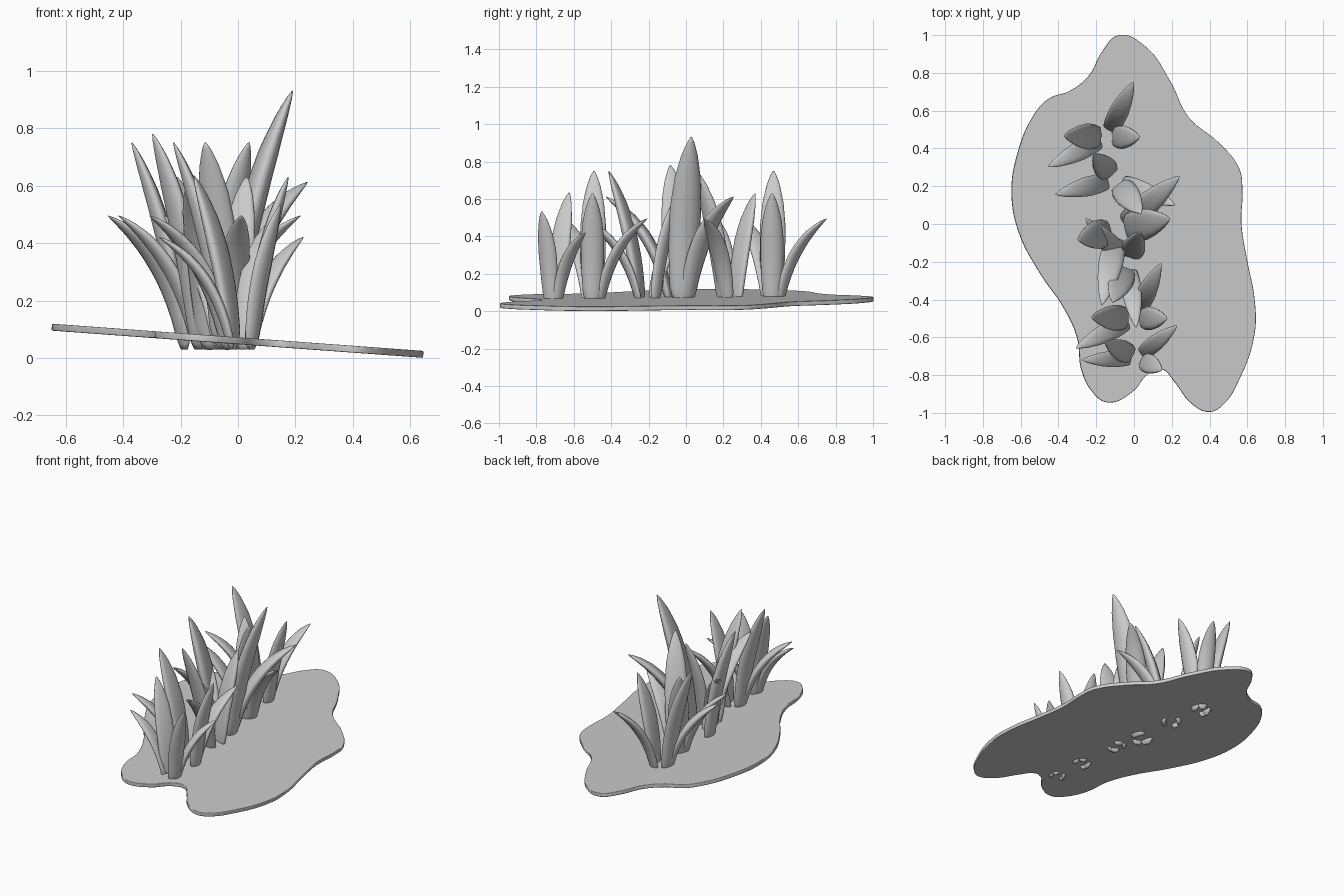
import bpy, bmesh, math
from mathutils import Vector

if "Cube" in bpy.data.objects:
    bpy.data.objects.remove(bpy.data.objects["Cube"])

# Ground slab: smooth closed outline, slightly tilted
outline = [(-.08, 1), (.06, .94), (.19, .76), (.29, .565), (.45, .43), (.56, .29),
           (.575, .18), (.57, 0), (.60, -.19), (.64, -.40), (.64, -.58), (.56, -.82),
           (.47, -.96), (.40, -.995), (.31, -.955), (.21, -.83), (.15, -.77), (.08, -.79),
           (-.01, -.89), (-.14, -.945), (-.22, -.89), (-.28, -.77), (-.30, -.61),
           (-.37, -.45), (-.50, -.26), (-.61, -.05), (-.65, .16), (-.62, .37),
           (-.53, .58), (-.45, .665), (-.34, .705), (-.24, .785), (-.165, .92)]
cu = bpy.data.curves.new("ground_slab", 'CURVE')
cu.dimensions = '2D'
cu.fill_mode = 'BOTH'
cu.extrude = .008
cu.bevel_depth = .004
cu.offset = -.004
cu.resolution_u = 6
sp = cu.splines.new('BEZIER')
sp.bezier_points.add(len(outline) - 1)
for p, (x, y) in zip(sp.bezier_points, outline):
    p.co = (x, y, 0)
    p.handle_left_type = p.handle_right_type = 'AUTO'
sp.use_cyclic_u = True
slab = bpy.data.objects.new("ground_slab", cu)
bpy.context.collection.objects.link(slab)
slab.location.z = .06
slab.rotation_euler.y = .073
bpy.context.view_layer.objects.active = slab
slab.select_set(True)
bpy.ops.object.convert(target='MESH')

# Half width of a leaf along its length
PROFILE = [(0, .3), (.04, .65), (.1, .85), (.3, 1), (.55, 1.05), (.75, .85), (.88, .55), (.96, .28), (1, .05)]


def width_at(t):
    for (a, wa), (b, wb) in zip(PROFILE, PROFILE[1:]):
        if t <= b:
            return wa + (wb - wa) * (t - a) / (b - a)
    return PROFILE[-1][1]


# One leaf: a flattened section swept along a bent path
def add_leaf(bm, angle, reach, height, half, bend, rise):
    out = Vector((math.cos(angle), math.sin(angle), 0))
    side = Vector((-out.y, out.x, 0))
    up = Vector((0, 0, 1))
    p0 = out * .045
    p2 = out * reach + up * height
    p1 = out * (.045 + (reach - .045) * bend) + up * height * rise
    n, rings = 14, []
    ts = [0, .03, .06, .1, .18, .26, .34, .42, .5, .58, .66, .74, .81, .88, .93, .97, 1]
    for t in ts:
        c = p0 * (1 - t) ** 2 + p1 * 2 * t * (1 - t) + p2 * t * t
        tan = ((p1 - p0) * (1 - t) + (p2 - p1) * t).normalized()
        nor = side.cross(tan)
        w = half * width_at(t)
        th = w * .45
        ring = []
        for i in range(n):
            a = 2 * math.pi * i / n
            curl = w * .15 * math.cos(a) ** 2
            ring.append(bm.verts.new(c + side * w * math.cos(a) + nor * (th * math.sin(a)) - out * curl))
        rings.append(ring)
    for r, s in zip(rings, rings[1:]):
        for i in range(n):
            j = (i + 1) % n
            bm.faces.new((r[i], r[j], s[j], s[i]))
    bm.faces.new(rings[0][::-1])
    bm.faces.new(rings[-1])


# Shared tuft of four leaves
bm = bmesh.new()
R = math.radians
add_leaf(bm, R(178), .225, .72, .066, .2, .55)
add_leaf(bm, R(0), .175, .60, .060, .2, .55)
add_leaf(bm, R(64), .325, .465, .050, .2, .70)
add_leaf(bm, R(207), .345, .465, .050, .2, .72)
bmesh.ops.recalc_face_normals(bm, faces=bm.faces)
for f in bm.faces:
    f.smooth = True
tuft = bpy.data.meshes.new("grass_tuft")
bm.to_mesh(tuft)
bm.free()

# Tufts in a row: x, y, turn, size
for k, (x, y, turn, size) in enumerate([
        (-.145, .46, 0, 1), (-.10, .235, 130, 1), (-.085, -.03, 194, 1.25),
        (-.03, -.205, 70, 1), (0, -.50, 0, 1), (.015, -.71, -25, .84)]):
    ob = bpy.data.objects.new("grass_tuft_%d" % (k + 1), tuft)
    bpy.context.collection.objects.link(ob)
    ob.location = (x, y, .03)
    ob.rotation_euler.z = R(turn)
    ob.scale = (size,) * 3
